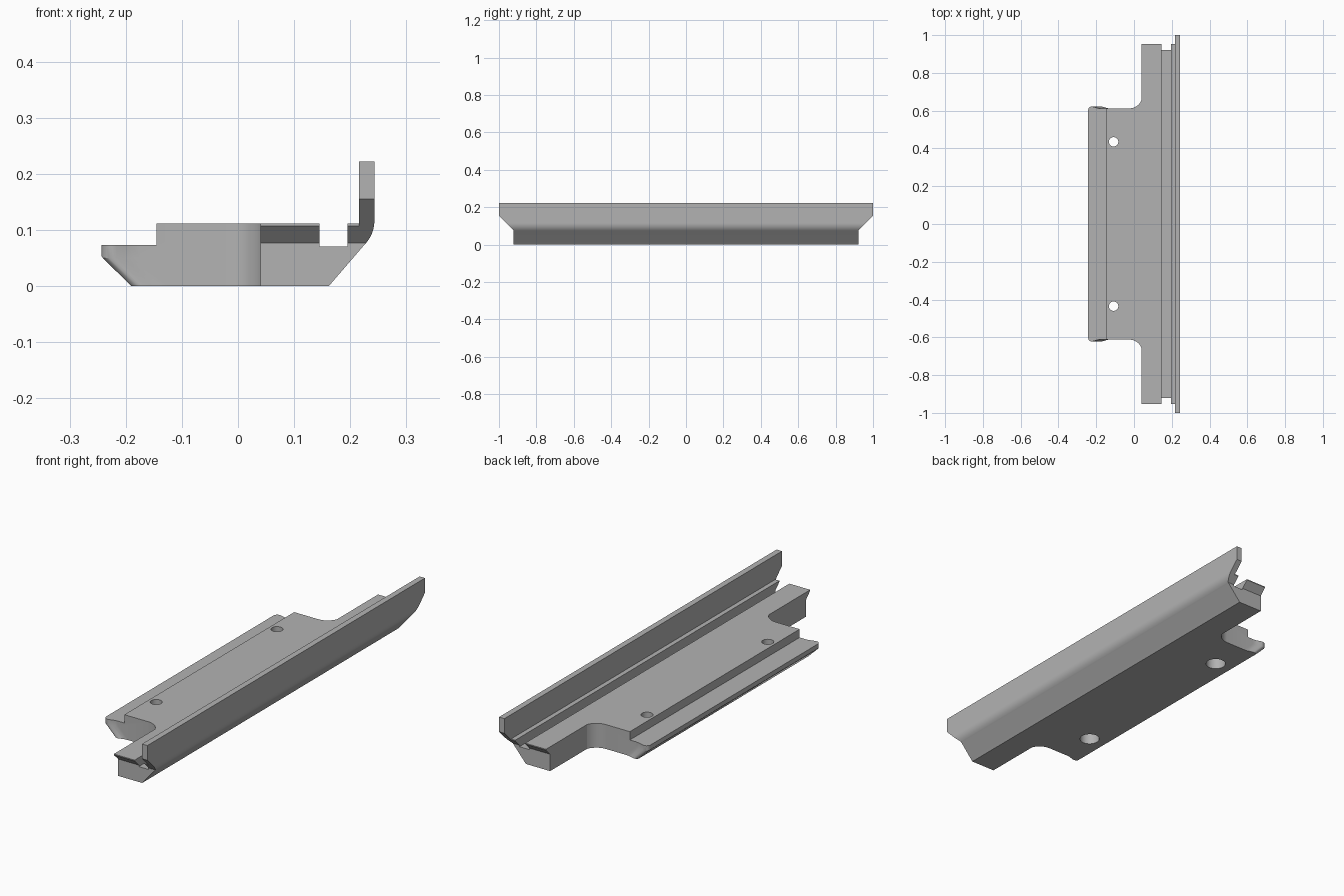
import bpy
import bmesh
from math import radians, sin, cos

cube = bpy.data.objects.get("Cube")
if cube:
    bpy.data.objects.remove(cube, do_unlink=True)

grey = bpy.data.materials.new("plain grey")
grey.use_nodes = True
grey.diffuse_color = (0.45, 0.45, 0.45, 1)
grey.node_tree.nodes["Principled BSDF"].inputs["Base Color"].default_value = grey.diffuse_color


def arc(cx, cy, r, start, end, steps=10):
    angles = [radians(start + (end - start) * i / steps) for i in range(steps + 1)]
    return [(cx + r * cos(a), cy + r * sin(a)) for a in angles]


def loft(name, rings):
    """Solid through matching rings of points, capped at both ends."""
    bm = bmesh.new()
    loops = [[bm.verts.new(p) for p in ring] for ring in rings]
    n = len(loops[0])
    for low, high in zip(loops, loops[1:]):
        for i in range(n):
            j = (i + 1) % n
            bm.faces.new((low[i], low[j], high[j], high[i]))
    bm.faces.new(loops[0])
    bm.faces.new(loops[-1])
    bmesh.ops.recalc_face_normals(bm, faces=bm.faces)
    mesh = bpy.data.meshes.new(name)
    bm.to_mesh(mesh)
    bm.free()
    mesh.materials.append(grey)
    obj = bpy.data.objects.new(name, mesh)
    bpy.context.collection.objects.link(obj)
    return obj


def cut(target, tool, operation):
    mod = target.modifiers.new(tool.name, 'BOOLEAN')
    mod.operation = operation
    mod.solver = 'EXACT'
    mod.object = tool
    bpy.context.view_layer.objects.active = target
    bpy.ops.object.modifier_apply(modifier=mod.name)
    bpy.data.objects.remove(tool, do_unlink=True)


# Rail cross-section: sloped underside, upright flange, groove and stepped lip
section = [(-0.19, 0), (0.162, 0)]
section += arc(0.183, 0.116, 0.06, -45, 0)
section += [(0.243, 0.222), (0.216, 0.222), (0.216, 0.111), (0.195, 0.111),
            (0.195, 0.07), (0.145, 0.07), (0.145, 0.111), (-0.145, 0.111),
            (-0.145, 0.073), (-0.245, 0.073)]
section += arc(-0.225, 0.062, 0.02, 180, 225, 6)
rail = loft("mounting_rail", [[(x, y, z) for x, z in section] for y in (-1.1, 1.1)])

# Undercut ends: narrow foot flaring to the full flange length
half = [(0.922, -0.1), (0.922, 0.077), (1, 0.155), (1, 0.3)]
ends = half + [(-y, z) for y, z in reversed(half)]
cut(rail, loft("end_shape", [[(x, y, z) for y, z in ends] for x in (-0.5, 0.5)]),
    'INTERSECT')

# Plan outline: shorter tongue with rounded, slightly flared corners
plan = arc(-0.223, 0.602, 0.02, 180, 70, 8)
plan += [(-0.203, 0.617), (-0.19, 0.613), (-0.175, 0.612)]
plan += arc(-0.025, 0.682, 0.07, 270, 338)
plan += [(0.04, 0.952), (0.216, 0.952), (0.216, 1.1), (0.4, 1.1)]
plan += [(x, -y) for x, y in reversed(plan)]


def plan_ring(z):
    # The tongue corners follow the sloped underside
    shift = max(0, 0.05 - z)
    return [(x + shift if x < -0.17 else x, y, z) for x, y in plan]


cut(rail, loft("plan_shape", [plan_ring(z) for z in (-0.01, 0.05, 0.3)]), 'INTERSECT')

# Two screw holes, counterbored from below
for y in (-0.435, 0.435):
    for radius, top in ((0.025, 0.2), (0.043, 0.065)):
        circle = arc(-0.108, y, radius, 0, 360, 32)[:-1]
        cut(rail, loft("screw_hole", [[(px, py, z) for px, py in circle]
                                      for z in (-0.1, top)]), 'DIFFERENCE')

# Smooth curves, sharp edges
bpy.ops.object.select_all(action='DESELECT')
rail.select_set(True)
bpy.context.view_layer.objects.active = rail
bpy.ops.object.shade_smooth_by_angle(angle=radians(25))
